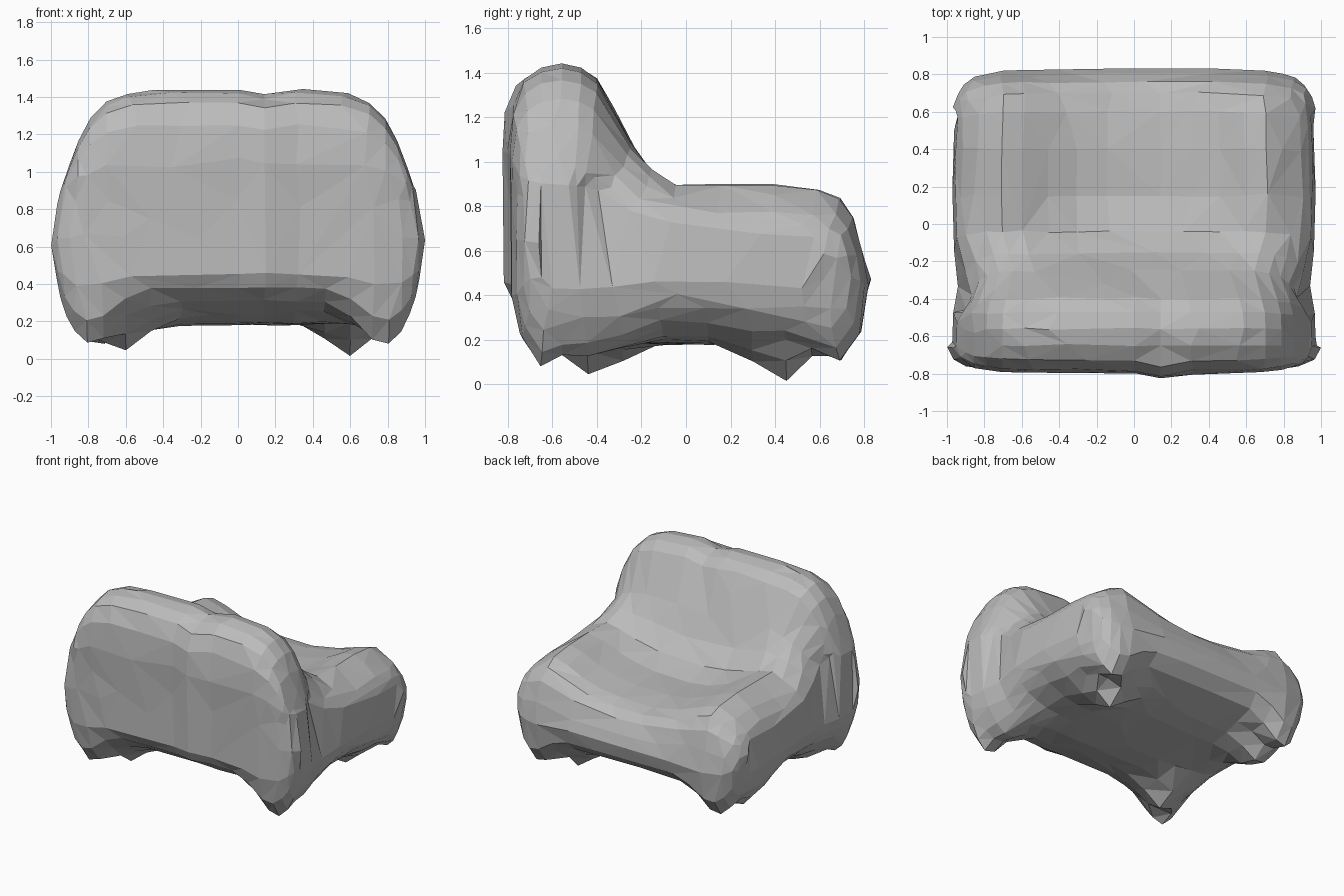
import bpy, bmesh, math, random
from mathutils import Vector

random.seed(4)
cube = bpy.data.objects.get("Cube")
if cube:
    bpy.data.objects.remove(cube, do_unlink=True)

# One plain grey upholstery colour
grey = bpy.data.materials.new("soft_grey")
grey.use_nodes = True
colour = (0.5, 0.5, 0.5, 1)
grey.diffuse_color = colour
grey.node_tree.nodes["Principled BSDF"].inputs["Base Color"].default_value = colour

# Armchair cross-section (y, z): backrest, seat, then underside
profile = [(-.79, .45), (-.79, .65), (-.79, .85), (-.8, 1.05), (-.78, 1.25), (-.73, 1.37),
           (-.65, 1.42), (-.56, 1.44), (-.47, 1.42), (-.4, 1.37), (-.33, 1.25), (-.24, 1.09),
           (-.15, .98), (-.04, .91), (.15, .905), (.4, .905), (.6, .88), (.7, .84),
           (.76, .75), (.8, .6), (.83, .47), (.8, .37), (.71, .29), (.57, .24), (.45, .21),
           (.3, .185), (.1, .18), (-.1, .18), (-.28, .19), (-.44, .23), (-.56, .27),
           (-.66, .31), (-.75, .38)]

# Half-width stations: (x, how far the section shrinks towards its spine)
half = [(.15, 0), (.32, 0), (.48, .01), (.62, .02), (.74, .04), (.83, .08),
        (.9, .15), (.95, .26), (.98, .4), (1, .6)]
stations = [(-x, k) for x, k in reversed(half)] + [(0, 0)] + half

# Feet and bottom corners pulled down: (x, y, drop, spread)
feet = [(.62, .45, .21, .17), (-.66, -.45, .2, .2), (.82, -.44, .15, .18),
        (-.8, .43, .17, .18)]
feet += [(s * .83, y, d, .2) for s in (-1, 1) for y, d in ((-.69, .28), (.73, .23))]


def bump(d, width):
    return math.exp(-(d / width) ** 2)


def ramp(v, low, high):
    return min(1, max(0, (v - low) / (high - low)))


def spine(y, z):
    """Blend of the nearest points on the upright and the level centre lines."""
    p = Vector((y, z))
    up = Vector((-.57, min(max(z, .6), .93)))
    along = Vector((min(max(y, -.57), .5), .6))
    a, b = ((s - p).length ** -4 for s in (up, along))
    return (up * a + along * b) / (a + b)


def shape(x, k, y, z):
    """Place a section point on the body at width x."""
    s = spine(y, z)
    side = abs(x)
    # Side walls bulge at mid height and pinch where the backrest meets the seat
    pinch = .03 + .05 * ramp(z, .6, .8)
    width = 1 - pinch * bump(y + .25, .13) - .03 * bump(y - .8, .25)
    width -= .05 * ramp(z, .65, .95) + .03 * ramp(.55 - z, 0, .2)
    # Saddle-shaped seat with raised, sloping sides
    seat = ramp(y, -.28, .05) * ramp(z, .5, .9)
    dip = .17 - .19 * ramp(side, .1, .72) ** 2 + .12 * ramp(side, .7, .98)
    # Rounded backrest shoulders, with a notch and ridge near the middle
    if y < -.7:
        y -= .03 * bump(x - .14, .08)
    if z > .9:
        z = .9 + (z - .9) * (1 - side ** 8)
        z -= .03 * bump(x - .15, .08) * (z > 1.2)
    z -= seat * dip
    # Feet below, arches between them at the sides
    if z < .5:
        under = ramp(.5 - z, 0, .15)
        z -= under * max(d * bump(math.hypot(x - fx, y - fy), w) for fx, fy, d, w in feet)
        z += under * .1 * side ** 4 * bump(y, .25)
    y += (s.x - y) * k + random.uniform(-.005, .005)
    z += (s.y - z) * k + random.uniform(-.005, .005)
    return x * width, y, max(z, 0)


# Loft the sections across the width and cap both sides
bm = bmesh.new()
rings = [[bm.verts.new(shape(x, k, y, z)) for y, z in profile] for x, k in stations]
n = len(profile)
for a, b in zip(rings, rings[1:]):
    for i in range(n):
        j = (i + 1) % n
        bm.faces.new((a[i], a[j], b[j], b[i]))
for ring in (rings[0], rings[-1]):
    bm.faces.new(ring)
bmesh.ops.triangulate(bm, faces=bm.faces)
bmesh.ops.recalc_face_normals(bm, faces=bm.faces)
mesh = bpy.data.meshes.new("armchair_body")
bm.to_mesh(mesh)
bm.free()
mesh.materials.append(grey)
body = bpy.data.objects.new("armchair_body", mesh)
bpy.context.collection.objects.link(body)

# Irregular low-poly facets
facets = body.modifiers.new("facets", 'DECIMATE')
facets.ratio = .65
